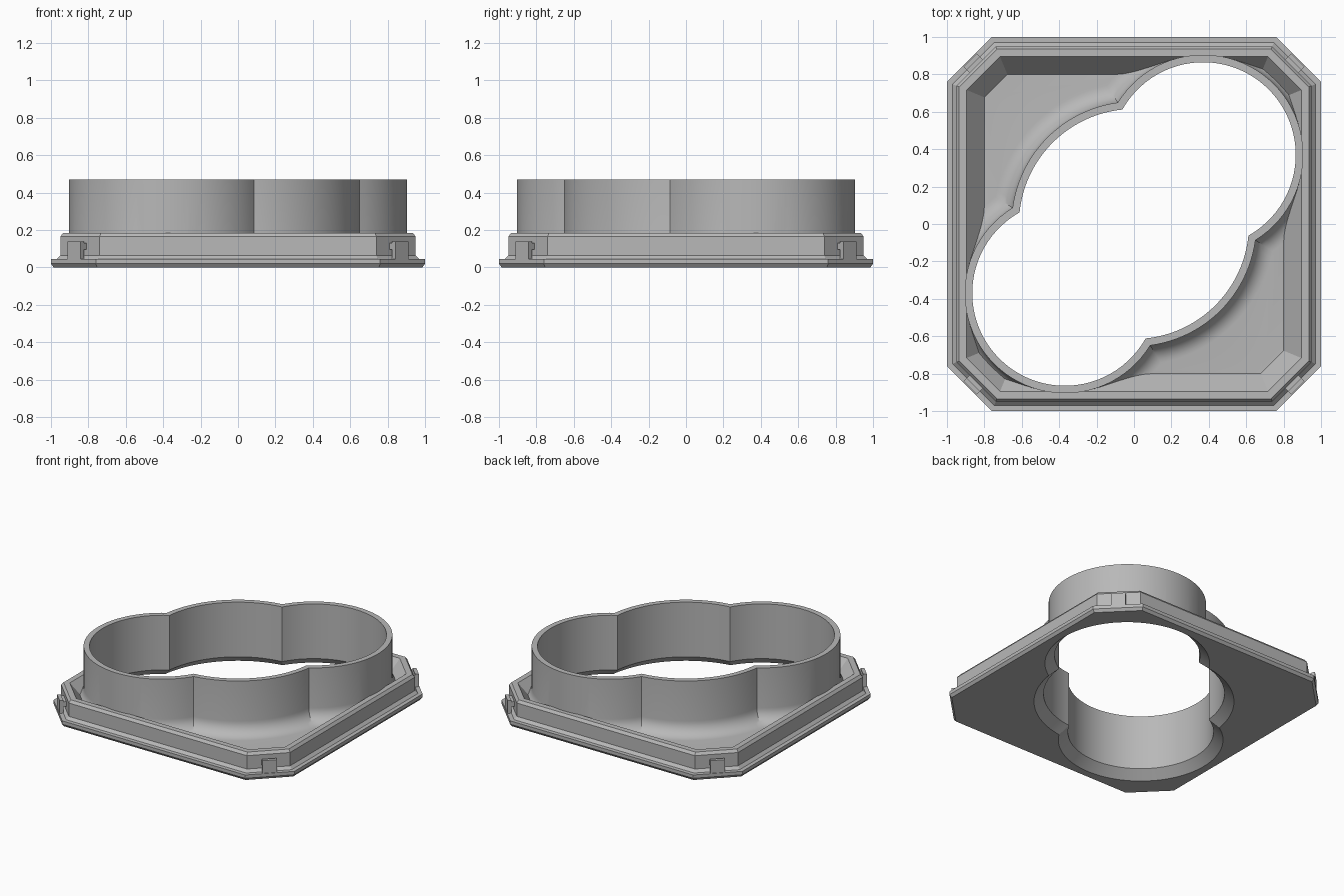
import bpy, bmesh
from math import sin, cos, acos, sqrt, pi, radians
from mathutils import Matrix, Vector

if "Cube" in bpy.data.objects:
    bpy.data.objects.remove(bpy.data.objects["Cube"], do_unlink=True)

grey = bpy.data.materials.new("plain grey")
grey.use_nodes = True
COLOUR = (0.48, 0.48, 0.48, 1)
grey.diffuse_color = COLOUR
grey.node_tree.nodes["Principled BSDF"].inputs["Base Color"].default_value = COLOUR

FLOOR, RIM, TOP = 0.07, 0.185, 0.47
WALL, FILLET = 0.04, 0.1


def octagon(inset):
    """Square with cut corners, moved inward evenly."""
    h = 1 - inset
    c = 1.76 - sqrt(2) * inset - h
    return [(h, -c), (h, c), (c, h), (-c, h), (-h, c), (-h, -c), (-c, -h), (c, -h)]


def lobes(d, n=48):
    """Outline of a middle circle joined to two diagonal circles, grown by d."""
    big, small, dist = 0.615 + d, 0.495 + d, 0.523
    a = acos((big**2 + dist**2 - small**2) / (2 * big * dist))
    pts = []
    for turn in (pi / 4, 5 * pi / 4):
        for i in range(n):
            u = -a + 2 * a * i / n
            r = dist * cos(u) + sqrt(small**2 - (dist * sin(u))**2)
            pts.append((r * cos(u + turn), r * sin(u + turn)))
        for i in range(n // 2):
            u = a + (pi - 2 * a) * i / (n // 2) + turn
            pts.append((big * cos(u), big * sin(u)))
    return pts


def loft(name, outline, profile):
    """Closed solid through outlines at (offset, height) stations."""
    bm = bmesh.new()
    rings = [[bm.verts.new((x, y, z)) for x, y in outline(d)] for d, z in profile]
    for low, high in zip(rings, rings[1:]):
        for i in range(len(low)):
            j = (i + 1) % len(low)
            bm.faces.new((low[i], low[j], high[j], high[i]))
    bm.faces.new(rings[0][::-1])
    bm.faces.new(rings[-1])
    bmesh.ops.recalc_face_normals(bm, faces=bm.faces)
    return finish(name, bm)


def finish(name, bm):
    mesh = bpy.data.meshes.new(name)
    bm.to_mesh(mesh)
    bm.free()
    mesh.materials.append(grey)
    obj = bpy.data.objects.new(name, mesh)
    bpy.context.collection.objects.link(obj)
    return obj


def combine(obj, other, operation):
    mod = obj.modifiers.new(operation, "BOOLEAN")
    mod.operation, mod.object, mod.solver = operation, other, "EXACT"
    bpy.context.view_layer.objects.active = obj
    bpy.ops.object.modifier_apply(modifier=mod.name)
    bpy.data.objects.remove(other, do_unlink=True)


# Tray: chamfered flange, stepped wall, flat rim and sloped pocket
body = loft("lobed_collar_plate", octagon, [
    (0.015, 0), (0, 0.02), (0, 0.045), (0.03, 0.045), (0.05, 0.065), (0.05, 0.165),
    (0.065, RIM), (0.105, RIM), (0.2, FLOOR)])

# Collar: straight wall with a round fillet at its foot, kept inside the rim
foot = [(WALL + FILLET * (1 - sin(t)), FLOOR + FILLET * (1 - cos(t)))
        for t in [i * pi / 16 for i in range(9)]]
collar = loft("collar", lobes, [(WALL + FILLET, 0.03)] + foot + [(WALL, TOP)])
combine(collar, loft("rim_limit", octagon, [(0.08, 0.01), (0.08, 1)]), "INTERSECT")
combine(body, collar, "UNION")

# Opening: flared at the underside
opening = loft("opening", lobes, [(0.075, -0.01), (0.065, 0), (0, 0.06), (0, 0.6)])
combine(body, opening, "DIFFERENCE")

# Corner clips: upright plate with a bridge back to the wall
for k, corner in enumerate(("back_left", "back_right", "front_right", "front_left")):
    bm = bmesh.new()
    for inner, outer, low, high in ((1.215, 1.24, 0.04, 0.14), (1.18, 1.22, 0.095, 0.13)):
        size = Vector((outer - inner, 0.1, high - low))
        place = Matrix.Translation(((inner + outer) / 2, 0, (low + high) / 2))
        bmesh.ops.create_cube(bm, size=1, matrix=place @ Matrix.Diagonal(size).to_4x4())
    bm.transform(Matrix.Rotation(pi / 4 + k * pi / 2, 4, "Z"))
    finish("clip_" + corner, bm)

# Smooth the curved walls, keep edges crisp
bpy.ops.object.select_all(action="DESELECT")
body.select_set(True)
bpy.context.view_layer.objects.active = body
bpy.ops.object.shade_smooth_by_angle(angle=radians(25))
